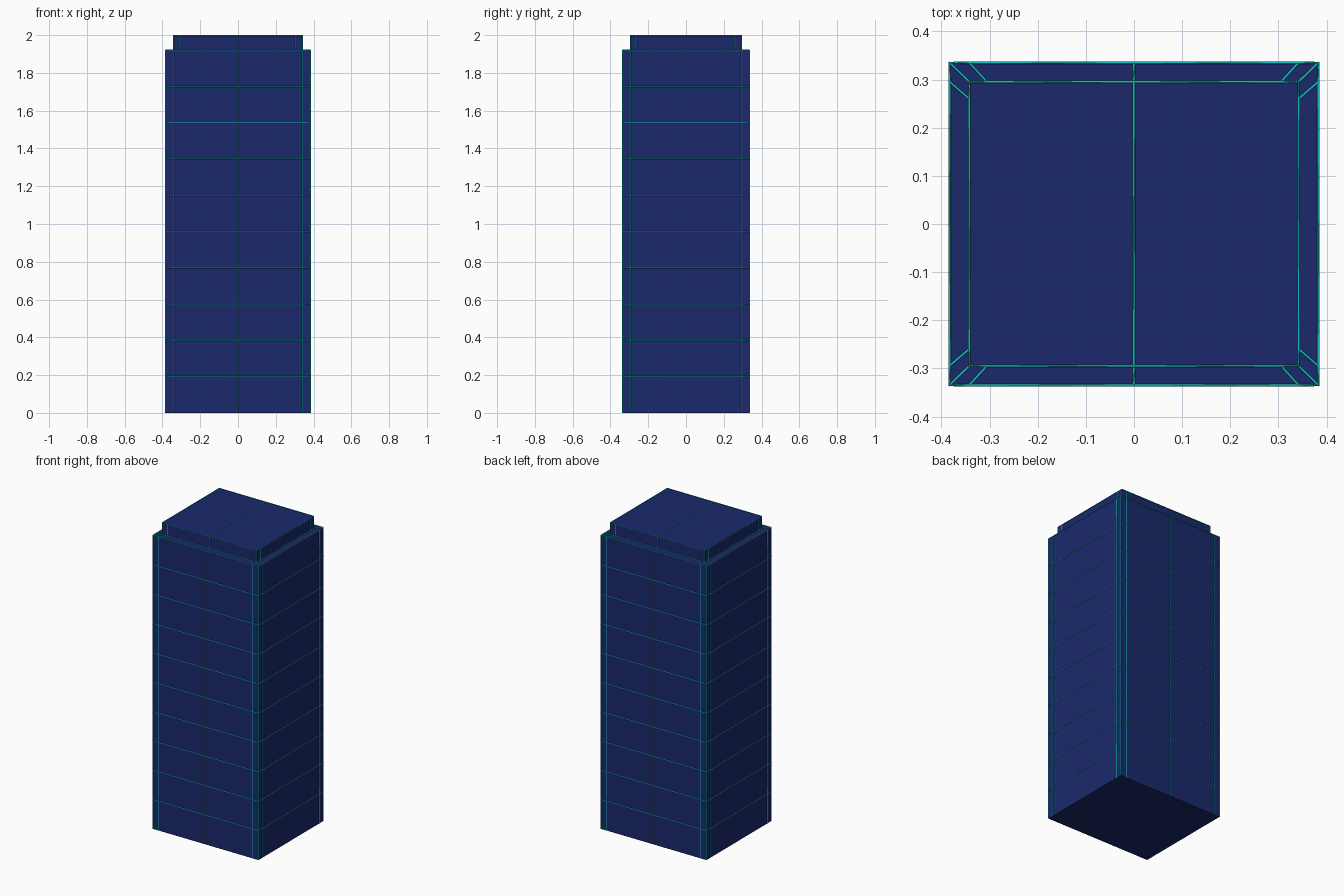
import bpy, bmesh

if "Cube" in bpy.data.objects:
    bpy.data.objects.remove(bpy.data.objects["Cube"])

HX, HY = 0.383, 0.335        # shaft half sizes
CX, CY = 0.342, 0.295        # corner seams, also half sizes of the roof block
FLOORS, EAVE, TOP = 10, 1.92, 1.998
LINE = 0.0026                # half width of the seam strips


def material(name, rgb):
    mat = bpy.data.materials.new(name)
    mat.diffuse_color = (*rgb, 1)
    mat.use_nodes = True
    mat.node_tree.nodes["Principled BSDF"].inputs["Base Color"].default_value = mat.diffuse_color
    return mat


# plan outline: corners, corner seams and a middle seam on front and back
half = [(0, -HY), (CX, -HY), (HX, -HY), (HX, -CY), (HX, CY), (HX, HY), (CX, HY)]
outline = half + [(-x, -y) for x, y in half]


def ring(z, sx=1, sy=1):
    return [(x * sx, y * sy, z) for x, y in outline]


# floor levels, then the stepped roof block
rings = [ring(EAVE * i / FLOORS) for i in range(FLOORS + 1)]
rings += [ring(z, CX / HX, CY / HY) for z in (EAVE, TOP)]

# tower body skinned through the rings
bm = bmesh.new()
loops = [[bm.verts.new(p) for p in r] for r in rings]
n = len(outline)
for a, b in zip(loops, loops[1:]):
    for i in range(n):
        j = (i + 1) % n
        bm.faces.new((a[i], a[j], b[j], b[i]))
bm.faces.new(loops[0][::-1])
bm.faces.new(loops[-1][:n // 2 + 1])
bm.faces.new(loops[-1][n // 2:] + loops[-1][:1])
bmesh.ops.recalc_face_normals(bm, faces=bm.faces[:])
mesh = bpy.data.meshes.new("tower_body")
bm.to_mesh(mesh)
bm.free()
mesh.materials.append(material("navy_glass", (0.011, 0.022, 0.15)))
body = bpy.data.objects.new("tower_body", mesh)
bpy.context.collection.objects.link(body)

# thin seam strips along the floors, verticals and roof edges
curve = bpy.data.curves.new("seam_strips", 'CURVE')
curve.dimensions = '3D'
curve.bevel_depth = LINE
curve.bevel_resolution = 0
curve.use_fill_caps = True
curve.materials.append(material("teal_trim", (0.006, 0.52, 0.52)))


def strip(points, cyclic=False):
    s = curve.splines.new('POLY')
    s.points.add(len(points) - 1)
    for p, co in zip(s.points, points):
        p.co = (*co, 1)
    s.use_cyclic_u = cyclic


for r in rings[1:]:
    strip(r, True)
for i in range(n):
    strip([rings[0][i], rings[FLOORS][i]])
    strip([rings[FLOORS][i], rings[-2][i]])
    strip([rings[-2][i], rings[-1][i]])
strip([rings[-1][0], rings[-1][n // 2]])
strips = bpy.data.objects.new("seam_strips", curve)
bpy.context.collection.objects.link(strips)
